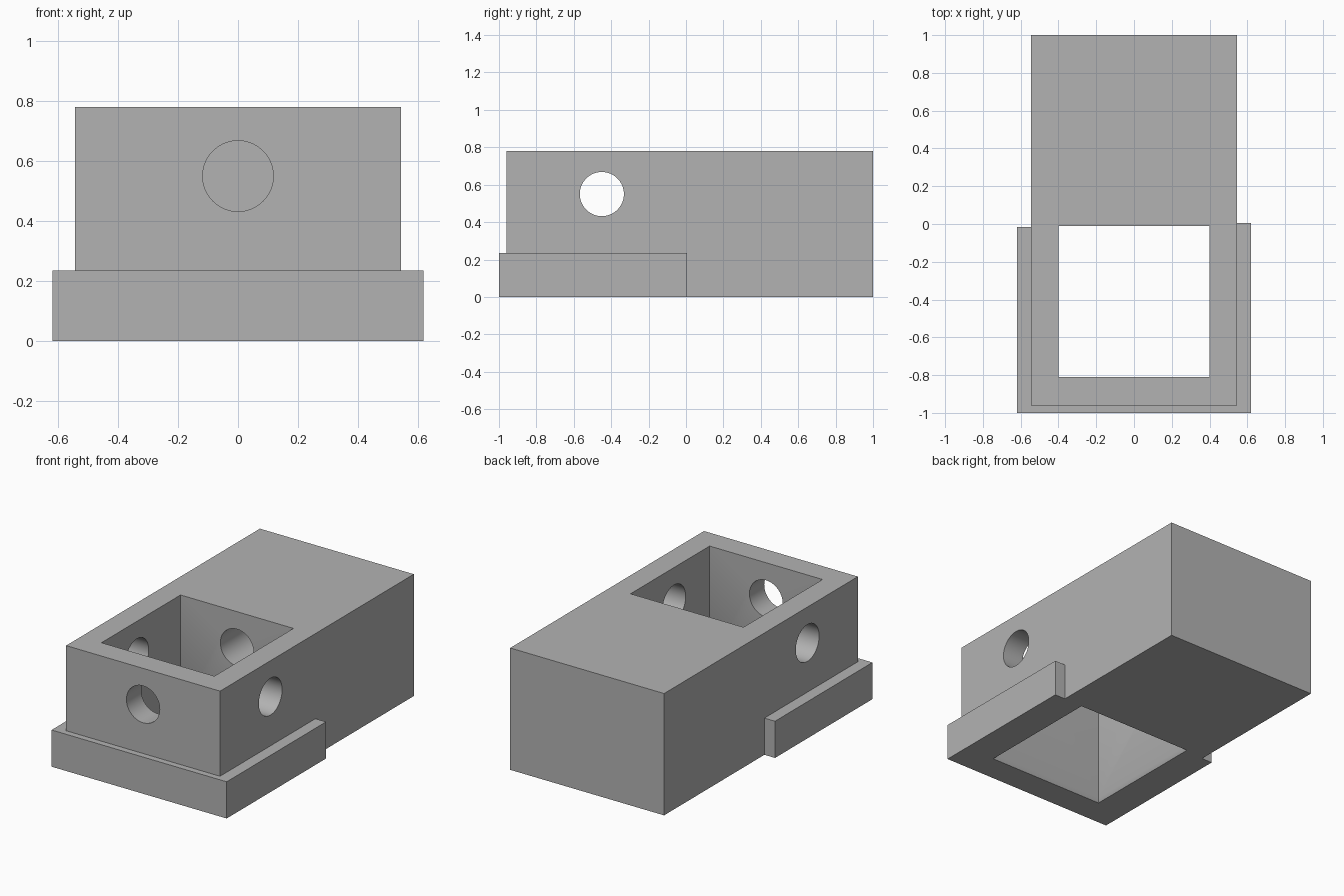
import bpy
import bmesh
from math import radians
from mathutils import Matrix

cube = bpy.data.objects.get("Cube")
if cube:
    bpy.data.objects.remove(cube, do_unlink=True)

grey = bpy.data.materials.new("plain grey")
grey.use_nodes = True
GREY = (0.45, 0.45, 0.45, 1)
grey.diffuse_color = GREY
grey.node_tree.nodes["Principled BSDF"].inputs["Base Color"].default_value = GREY


def add_object(name, bm):
    bmesh.ops.recalc_face_normals(bm, faces=bm.faces)
    mesh = bpy.data.meshes.new(name)
    bm.to_mesh(mesh)
    bm.free()
    mesh.materials.append(grey)
    obj = bpy.data.objects.new(name, mesh)
    bpy.context.collection.objects.link(obj)
    return obj


def prism(name, outline, bottom, top):
    """Extrude a flat outline straight up."""
    bm = bmesh.new()
    face = bm.faces.new([bm.verts.new((x, y, bottom)) for x, y in outline])
    out = bmesh.ops.extrude_face_region(bm, geom=[face])
    for v in out["geom"]:
        if isinstance(v, bmesh.types.BMVert):
            v.co.z = top
    return add_object(name, bm)


def rectangle(x, y0, y1):
    return [(-x, y0), (x, y0), (x, y1), (-x, y1)]


def rod(name, axis, start, end, centre, radius=0.118):
    """Round cutter running along the x or y axis."""
    bm = bmesh.new()
    bmesh.ops.create_cone(bm, cap_ends=True, segments=64, radius1=radius,
                          radius2=radius, depth=end - start)
    turn = Matrix.Rotation(radians(90), 4, "Y" if axis == "X" else "X")
    bmesh.ops.transform(bm, matrix=turn, verts=bm.verts)
    x, y, z = centre
    mid = (start + end) / 2
    place = (mid, y, z) if axis == "X" else (x, mid, z)
    bmesh.ops.translate(bm, vec=place, verts=bm.verts)
    return add_object(name, bm)


def cut(target, cutter):
    cutter.hide_render = True
    mod = target.modifiers.new("cut", "BOOLEAN")
    mod.operation = "DIFFERENCE"
    mod.solver = "EXACT"
    mod.object = cutter
    bpy.context.view_layer.objects.active = target
    bpy.ops.object.modifier_apply(modifier=mod.name)
    bpy.data.objects.remove(cutter, do_unlink=True)


HALF, FRONT, BACK, HEIGHT = 0.545, -0.96, 1.0, 0.78

# Main block
block = prism("main_block", rectangle(HALF, FRONT, BACK), 0, HEIGHT)

# Square well through the block, slightly flared at its lower rim
cut(block, prism("well_cutter", rectangle(0.4, -0.81, -0.01), -0.2, 1))
flare = prism("flare_cutter", rectangle(0.4, -0.81, -0.01), -0.025, 0.025)
for v in flare.data.vertices:
    if v.co.z < 0:
        v.co.x *= 1.06
        v.co.y = -0.41 + (v.co.y + 0.41) * 1.06
cut(block, flare)

# Cross holes: right through the sides, and from the front into the solid rear
hole = (0, -0.45, 0.55)
cut(block, rod("side_hole_cutter", "X", -0.8, 0.8, hole))
cut(block, rod("front_hole_cutter", "Y", -1.2, 0.3, hole))

# Low skirt wrapped around the front and sides
RIM = 0.62
skirt = prism("base_skirt", [
    (-RIM, -1), (RIM, -1), (RIM, 0.005), (HALF, 0.005),
    (HALF, FRONT), (-HALF, FRONT), (-HALF, -0.015), (-RIM, -0.015),
], 0, 0.235)

# Smooth hole walls, crisp edges elsewhere
bpy.ops.object.select_all(action="DESELECT")
block.select_set(True)
bpy.context.view_layer.objects.active = block
bpy.ops.object.shade_smooth_by_angle(angle=radians(30))
